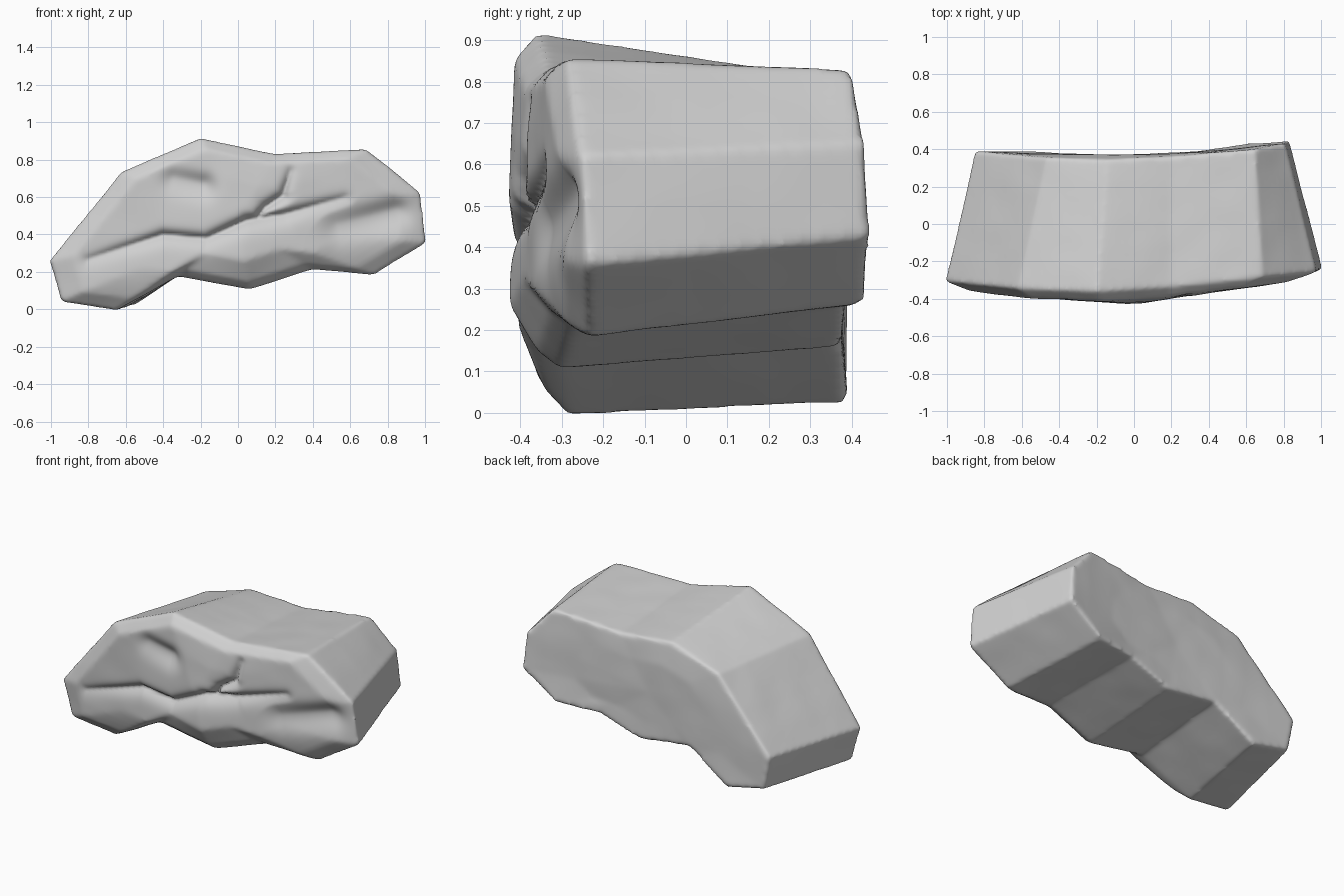
import bpy, bmesh, math
from mathutils import Vector, noise

cube = bpy.data.objects.get("Cube")
if cube:
    bpy.data.objects.remove(cube, do_unlink=True)

# Matching outlines of the rock: front rim and smaller back rim (x, y, z)
FRONT = [(-1.007, -.305, .26), (-.625, -.345, .735), (-.2, -.36, .916), (.2, -.335, .83),
         (.683, -.285, .857), (.978, -.255, .622), (1.008, -.24, .355), (.725, -.235, .183),
         (.4, -.27, .215), (.06, -.305, .104), (-.32, -.315, .177), (-.65, -.285, -.005),
         (-.947, -.305, .042)]
BACK = [(-.85, .39, .29), (-.47, .355, .705), (-.14, .345, .81), (.2, .36, .785),
        (.645, .40, .83), (.81, .432, .65), (.83, .445, .425), (.6, .43, .265),
        (.34, .39, .255), (.06, .375, .16), (-.28, .37, .205), (-.55, .39, .025),
        (-.81, .39, .08)]

# Sharp cracks: start, end (x, z), depth at each end, width above, width below
CRACKS = [
    ((-.80, .27), (-.40, .40), .02, .05, .02, .04),
    ((-.40, .40), (-.17, .38), .05, .05, .02, .04),
    ((-.17, .38), (.05, .48), .05, .07, .02, .045),
    ((.05, .48), (.25, .51), .07, .05, .02, .045),
    ((.25, .51), (.57, .60), .05, .02, .02, .04),
    ((.11, .50), (.15, .55), .07, .06, .02, .02),
    ((.15, .55), (.24, .61), .06, .05, .02, .03),
    ((.24, .61), (.28, .74), .05, .02, .02, .02),
]
# Soft dents, in the same form
DENTS = [
    ((-.34, .70), (-.19, .67), .03, .04, .05, .08),
    ((.54, .45), (.84, .53), .03, .05, .06, .10),
]


def front_bulge(x):
    return -.43 + (.15 * x if x > 0 else -.07 * x)


def back_bulge(x):
    return .37 + (.11 if x > 0 else .03) * x * x


def inset(ring, factor):
    return [(x * factor, y, .45 + (z - .45) * factor) for x, y, z in ring]


def settle(ring, bulge):
    return [(x, bulge(x), z) for x, y, z in ring]


def build_block():
    bm = bmesh.new()
    lip = [(x, y - .055, z) for x, y, z in inset(FRONT, .87)]
    rings = [settle(inset(BACK, .6), back_bulge), BACK, FRONT, lip,
             settle(inset(FRONT, .55), front_bulge)]
    rings = [[bm.verts.new(p) for p in ring] for ring in rings]
    n = len(FRONT)
    for a, b in zip(rings, rings[1:]):
        for i in range(n):
            j = (i + 1) % n
            bm.faces.new((a[i], a[j], b[j], b[i]))
    # Cap both ends with a fan
    for ring, bulge in ((rings[0], back_bulge), (rings[-1], front_bulge)):
        centre = bm.verts.new((0, bulge(0), .47))
        for i in range(n):
            bm.faces.new((ring[i], ring[(i + 1) % n], centre))
    bmesh.ops.recalc_face_normals(bm, faces=bm.faces)
    # Spread the twist of each side evenly
    bmesh.ops.subdivide_edges(bm, edges=bm.edges, cuts=5, use_grid_fill=True)
    mesh = bpy.data.meshes.new("rock")
    bm.to_mesh(mesh)
    bm.free()
    obj = bpy.data.objects.new("rock", mesh)
    bpy.context.scene.collection.objects.link(obj)
    return obj


def carve(p, grooves, power):
    """Deepest groove at a point; a higher power gives a softer floor."""
    depth = 0
    for start, end, d0, d1, above, below in grooves:
        a, b = Vector(start), Vector(end)
        along = b - a
        t = max(0, min(1, (p - a).dot(along) / along.length_squared))
        off = p - (a + along * t)
        # Blend the two widths by which side of the groove the point is on
        side = off.y / off.length * .5 + .5 if off.length else .5
        width = below + (above - below) * side
        fall = math.exp(-(off.length / width) ** power)
        depth = max(depth, (d0 + (d1 - d0) * t) * fall)
    return depth


# Solid block, remeshed finely so that its edges wear round
rock = build_block()
remesh = rock.modifiers.new("even_mesh", 'REMESH')
remesh.mode = 'VOXEL'
remesh.voxel_size = .013
worn = rock.modifiers.new("worn_edges", 'SMOOTH')
worn.factor = .5
worn.iterations = 7
bpy.context.view_layer.update()
graph = bpy.context.evaluated_depsgraph_get()
mesh = bpy.data.meshes.new_from_object(rock.evaluated_get(graph))
rock.modifiers.clear()
rock.data = mesh
mesh.name = "rock"

# Cracks and dents on the front, faint unevenness everywhere
moves = []
for v in mesh.vertices:
    normal = v.normal.copy()
    move = normal * noise.noise(v.co * 6) * .003
    facing = max(0, min(1, (-normal.y - .3) / .4))
    if facing and v.co.y < -.15:
        p = Vector((v.co.x, v.co.z))
        move.y += facing * max(carve(p, CRACKS, 1.2), carve(p, DENTS, 2))
    moves.append(move)
for v, move in zip(mesh.vertices, moves):
    v.co += move

stone = bpy.data.materials.new("grey_stone")
stone.use_nodes = True
colour = (.63, .63, .63, 1)
stone.diffuse_color = colour
stone.node_tree.nodes["Principled BSDF"].inputs["Base Color"].default_value = colour
mesh.materials.clear()
mesh.materials.append(stone)
mesh.shade_smooth()
